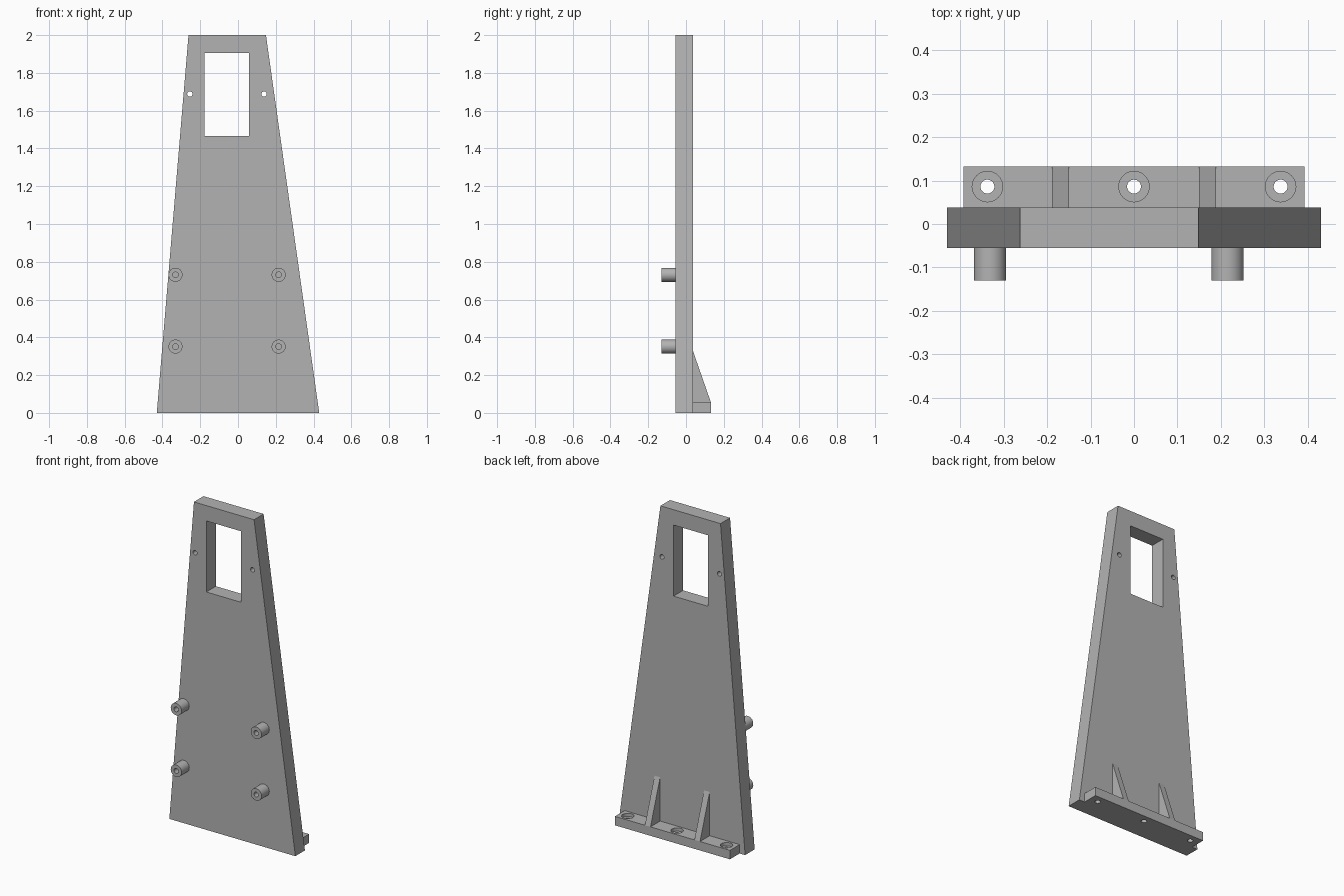
import bpy, bmesh, math
from mathutils import Matrix, Vector

cube = bpy.data.objects.get("Cube")
if cube:
    bpy.data.objects.remove(cube, do_unlink=True)

grey = bpy.data.materials.new("plain grey")
grey.use_nodes = True
colour = (0.45, 0.45, 0.45, 1)
grey.diffuse_color = colour
grey.node_tree.nodes["Principled BSDF"].inputs["Base Color"].default_value = colour


def finish(name, bm):
    bmesh.ops.recalc_face_normals(bm, faces=bm.faces)
    mesh = bpy.data.meshes.new(name)
    bm.to_mesh(mesh)
    bm.free()
    mesh.materials.append(grey)
    obj = bpy.data.objects.new(name, mesh)
    bpy.context.collection.objects.link(obj)
    return obj


def prism(name, points, offset):
    """Extrude a flat outline along an offset."""
    bm = bmesh.new()
    face = bm.faces.new([bm.verts.new(p) for p in points])
    new = bmesh.ops.extrude_face_region(bm, geom=[face], use_keep_orig=True)
    moved = [v for v in new["geom"] if isinstance(v, bmesh.types.BMVert)]
    bmesh.ops.translate(bm, verts=moved, vec=offset)
    return finish(name, bm)


def box(name, x0, x1, y0, y1, z0, z1):
    return prism(name, [(x0, y0, z0), (x1, y0, z0), (x1, y1, z0), (x0, y1, z0)], (0, 0, z1 - z0))


def cylinder(name, start, end, radius):
    start, end = Vector(start), Vector(end)
    axis = end - start
    bm = bmesh.new()
    matrix = Matrix.Translation((start + end) / 2) @ axis.to_track_quat("Z", "Y").to_matrix().to_4x4()
    bmesh.ops.create_cone(bm, cap_ends=True, segments=40, radius1=radius, radius2=radius,
                          depth=axis.length, matrix=matrix)
    return finish(name, bm)


def cut(obj, cutters):
    """Subtract each cutter from the part, then discard it."""
    bpy.context.view_layer.objects.active = obj
    for cutter in cutters:
        mod = obj.modifiers.new("cut", "BOOLEAN")
        mod.operation = "DIFFERENCE"
        mod.solver = "EXACT"
        mod.object = cutter
        bpy.ops.object.modifier_apply(modifier=mod.name)
        bpy.data.objects.remove(cutter, do_unlink=True)


def smooth(obj):
    bpy.ops.object.select_all(action="DESELECT")
    obj.select_set(True)
    bpy.context.view_layer.objects.active = obj
    bpy.ops.object.shade_smooth_by_angle(angle=math.radians(30))


FRONT, BACK, REAR = -0.055, 0.038, 0.132
FOOT_TOP = 0.055

# Tapered upright plate with its window and two screw holes
plate = prism("upright_plate",
              [(-0.43, FRONT, 0), (0.43, FRONT, 0), (0.148, FRONT, 2), (-0.262, FRONT, 2)],
              (0, BACK - FRONT, 0))
cutters = [box("window_cutter", -0.178, 0.058, -0.2, 0.2, 1.467, 1.905)]
for x in (-0.255, 0.138):
    cutters.append(cylinder("screw_hole_cutter", (x, -0.2, 1.688), (x, 0.2, 1.688), 0.014))
cut(plate, cutters)
smooth(plate)

# Mounting foot with three counterbored holes
foot = box("mounting_foot", -0.392, 0.392, BACK, REAR, 0, FOOT_TOP)
cutters = []
for x in (-0.337, 0, 0.337):
    y = 0.086
    cutters.append(cylinder("bolt_hole_cutter", (x, y, -0.1), (x, y, 0.2), 0.016))
    cutters.append(cylinder("counterbore_cutter", (x, y, FOOT_TOP - 0.02), (x, y, 0.2), 0.035))
cut(foot, cutters)
smooth(foot)

# Triangular stiffening ribs
for side, x in (("right", -0.188), ("left", 0.15)):
    prism(side + "_rib", [(x, BACK, FOOT_TOP), (x, REAR, FOOT_TOP), (x, BACK, 0.325)], (0.038, 0, 0))

# Hollow standoffs on the front
for side, x in (("right", -0.331), ("left", 0.215)):
    for level, z in (("lower", 0.351), ("upper", 0.731)):
        post = cylinder(f"{level}_{side}_standoff", (x, -0.13, z), (x, FRONT, z), 0.037)
        cut(post, [cylinder("bore_cutter", (x, -0.2, z), (x, FRONT + 0.01, z), 0.015)])
        smooth(post)
